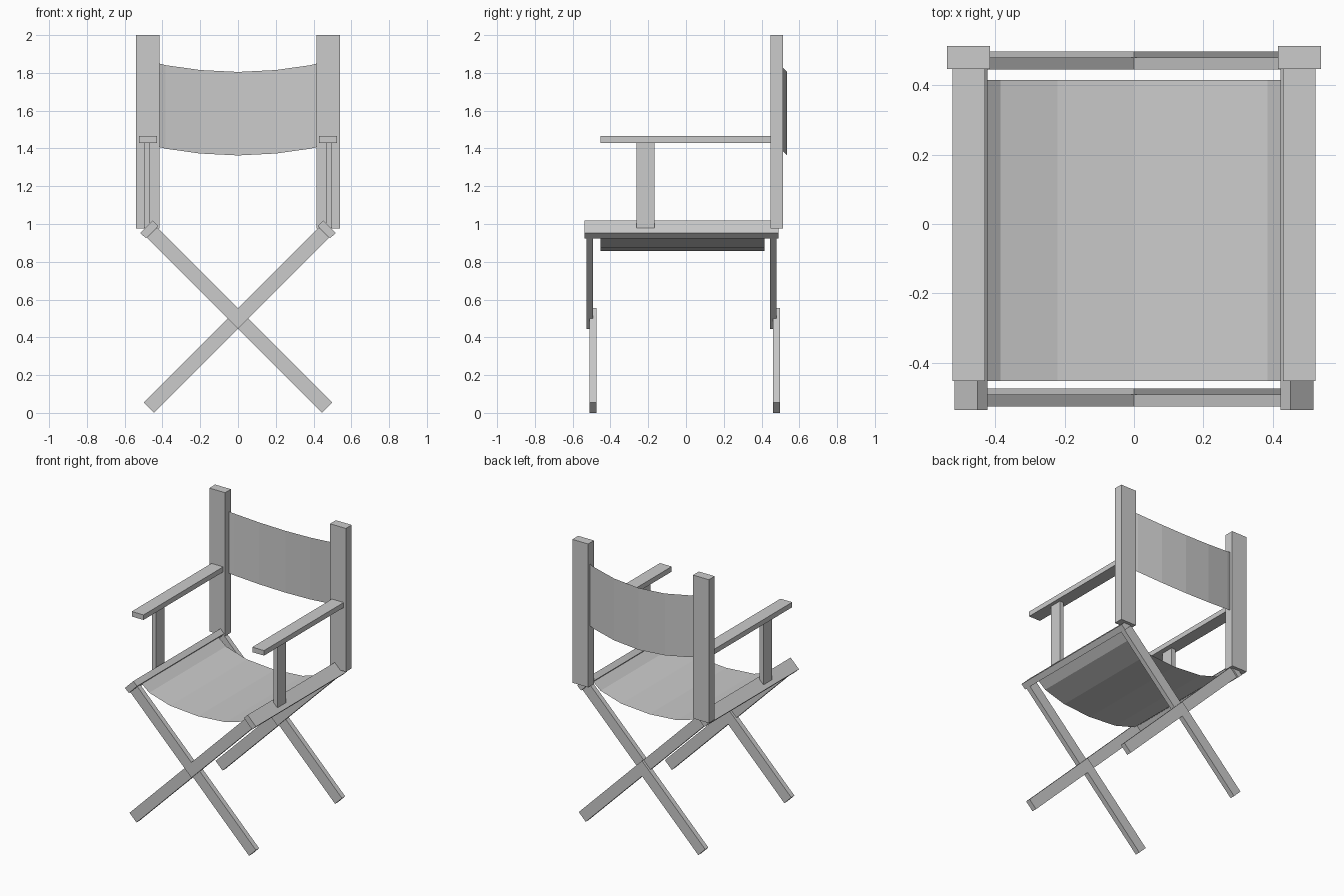
import bpy
from mathutils import Vector

cube = bpy.data.objects.get("Cube")
if cube:
    bpy.data.objects.remove(cube, do_unlink=True)

grey = bpy.data.materials.new("plain_grey")
grey.use_nodes = True
colour = (0.6, 0.6, 0.6, 1)
grey.diffuse_color = colour
grey.node_tree.nodes["Principled BSDF"].inputs["Base Color"].default_value = colour


def make(name, verts, faces, mirrored=True):
    """Make an object; a mirrored one gets its twin on the other side."""
    mesh = bpy.data.meshes.new(name)
    mesh.from_pydata(verts, [], faces)
    mesh.materials.append(grey)
    obj = bpy.data.objects.new(name, mesh)
    bpy.context.collection.objects.link(obj)
    if mirrored:
        mod = obj.modifiers.new("Mirror", "MIRROR")
        mod.use_mirror_merge = False
    return obj


def prism(name, outline, y0, y1):
    """Extrude a counter-clockwise x-z outline from y0 to y1."""
    n = len(outline)
    verts = [(x, y, z) for y in (y0, y1) for x, z in outline]
    faces = [list(range(n)), list(range(2 * n - 1, n - 1, -1))]
    faces += [[i, i + n, (i + 1) % n + n, (i + 1) % n] for i in range(n)]
    return make(name, verts, faces)


def bar(name, x0, x1, y0, y1, z0, z1):
    return prism(name, [(x0, z0), (x1, z0), (x1, z1), (x0, z1)], y0, y1)


def sheet(name, half_curve, offset, shift):
    """Sweep a symmetric sling curve of (x, y, z) points along an offset."""
    curve = [(-x, y, z) for x, y, z in reversed(half_curve[1:])] + half_curve
    n = len(curve)
    verts = [Vector(p) + Vector(shift) for p in curve]
    verts += [v + Vector(offset) for v in verts]
    faces = [[i, i + 1, i + 1 + n, i + n] for i in range(n - 1)]
    return make(name, verts, faces, mirrored=False)


# Back posts, arm rests and their supports
bar("back_posts", 0.415, 0.54, 0.447, 0.513, 0.975, 2.0)
bar("arm_rests", 0.43, 0.523, -0.453, 0.447, 1.43, 1.466)
bar("arm_supports", 0.465, 0.497, -0.262, -0.168, 0.978, 1.43)

# Seat rails, tilted to lie across the leg tops
prism("seat_rails", [(0.487, 0.924), (0.518, 0.953), (0.452, 1.019), (0.423, 0.99)],
      -0.537, 0.49)

# Crossed legs, front and back, meeting on the centre line
low, high = 0.445, 0.555
for place, y in (("front", -0.527), ("back", 0.445)):
    prism(place + "_upper_legs",
          [(0, low), (0.4825, 0.9275), (0.4275, 0.9825), (0, high)], y, y + 0.035)
    prism(place + "_lower_legs",
          [(0, low), (0.445, 0), (0.5, 0.055), (0, high)], y + 0.016, y + 0.052)

# Fabric seat and back rest
sheet("fabric_seat", [(0, 0, 0.857), (0.22, 0, 0.873), (0.385, 0, 0.922), (0.455, 0, 0.98)],
      (0, 0.868, 0), (0, -0.453, 0))
sag = [(0, 0), (0.2, 0.01), (0.385, 0.036), (0.455, 0.055)]
sheet("fabric_back", [(x, 0.535 - s, 1.363 + s) for x, s in sag], (0, 0, 0.442), (0, 0, 0))
